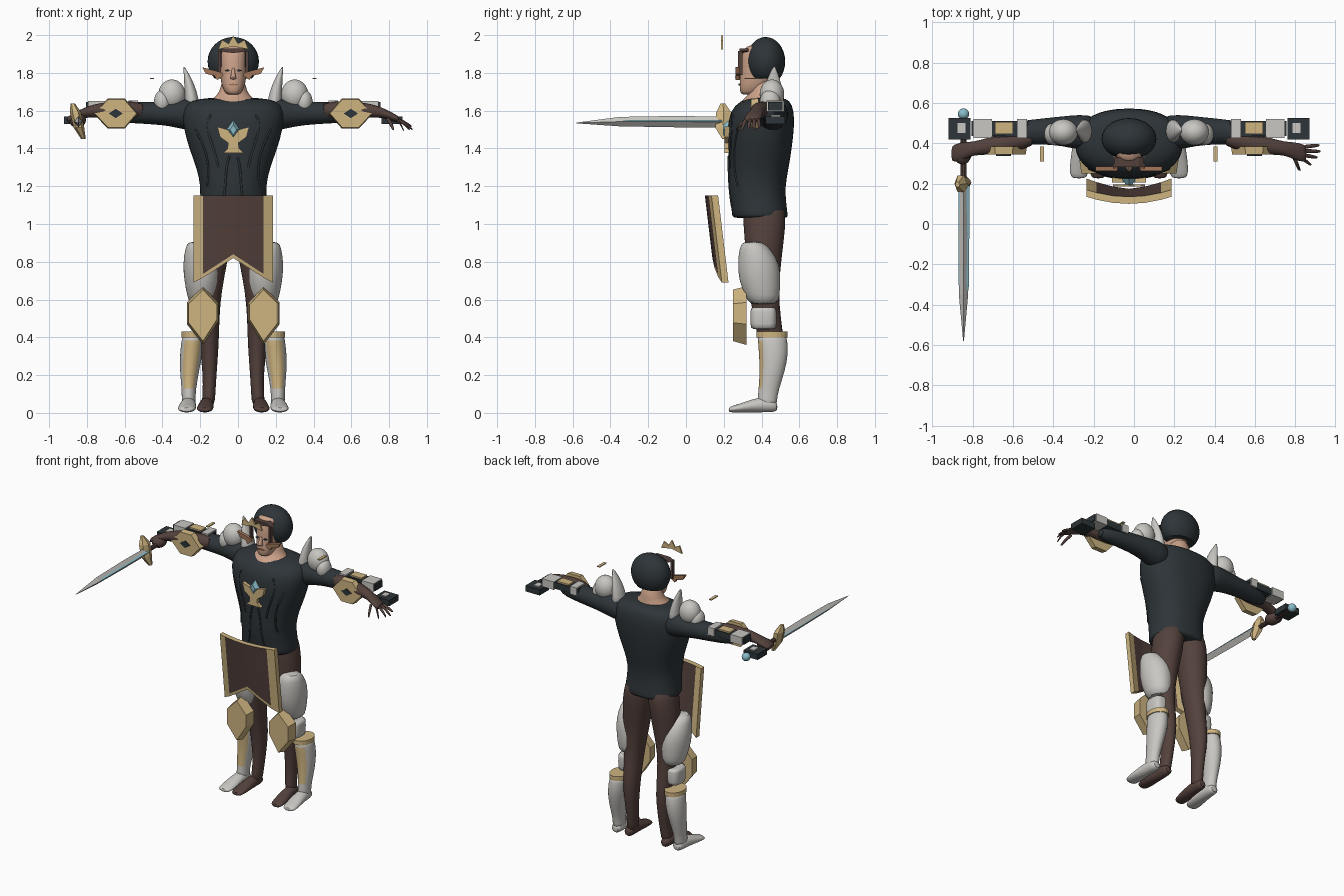
import bpy, bmesh, math
from mathutils import Vector

C = -0.025  # body centre line in x


def material(name, *rgb):
    m = bpy.data.materials.new(name)
    m.diffuse_color = (*rgb, 1)
    return m


DARK = material("dark_cloth", .027, .035, .04)
BROWN = material("brown_leather", .088, .053, .045)
GOLD = material("pale_gold", .62, .46, .22)
WHITE = material("white_armour", .58, .57, .54)
SKIN = material("skin", .60, .36, .25)
CYAN = material("crystal_blue", .25, .50, .58)
COPPER = material("copper", .36, .18, .10)


def finish(name, bm, *mats, smooth=0):
    bmesh.ops.recalc_face_normals(bm, faces=bm.faces[:])
    me = bpy.data.meshes.new(name)
    bm.to_mesh(me)
    bm.free()
    for m in mats:
        me.materials.append(m)
    ob = bpy.data.objects.new(name, me)
    bpy.context.collection.objects.link(ob)
    if smooth:
        bpy.ops.object.select_all(action='DESELECT')
        ob.select_set(True)
        bpy.context.view_layer.objects.active = ob
        bpy.ops.object.shade_smooth_by_angle(angle=math.radians(smooth))
    return ob


def loft(name, rings, mat, axis='z', s=1, sides=20, p=2.0, rule=None, mat2=None, sub=True, c=C):
    """Skin elliptical rings (x, y, z, radius a, radius b); s mirrors x about c."""
    bm = bmesh.new()
    loops = []
    for x, y, z, a, b in rings:
        loop = []
        for i in range(sides):
            t = math.tau * i / sides
            u, v = math.cos(t), math.sin(t)
            u = math.copysign(abs(u) ** (2 / p), u) * a
            v = math.copysign(abs(v) ** (2 / p), v) * b
            d = {'z': (u, v, 0), 'x': (0, u, v), 'y': (u, 0, v)}[axis]
            loop.append(bm.verts.new((c + s * (x + d[0]), y + d[1], z + d[2])))
        loops.append(loop)
    for l0, l1 in zip(loops, loops[1:]):
        for i in range(sides):
            j = (i + 1) % sides
            bm.faces.new((l0[i], l0[j], l1[j], l1[i]))
    bm.faces.new(loops[0])
    bm.faces.new(loops[-1])
    bmesh.ops.recalc_face_normals(bm, faces=bm.faces[:])
    if rule:
        bm.normal_update()
        for f in bm.faces:
            f.material_index = int(rule(f.calc_center_median(), f.normal))
    ob = finish(name, bm, mat, *([mat2] if mat2 else []), smooth=60 if sub else 0)
    if sub:
        ob.modifiers.new("round", 'SUBSURF').render_levels = 1
    return ob


def prism(name, pts, y0, y1, mat, s=1, front=1.0):
    """Extrude an outline in x, z from y0 (front, scaled) to y1."""
    bm = bmesh.new()
    cx = sum(q[0] for q in pts) / len(pts)
    cz = sum(q[1] for q in pts) / len(pts)
    a = [bm.verts.new((C + s * (cx + (x - cx) * front), y0, cz + (z - cz) * front)) for x, z in pts]
    b = [bm.verts.new((C + s * x, y1, z)) for x, z in pts]
    bm.faces.new(a)
    bm.faces.new(b)
    n = len(pts)
    for i in range(n):
        bm.faces.new((a[i], a[(i + 1) % n], b[(i + 1) % n], b[i]))
    return finish(name, bm, mat)


def ball(name, pos, rad, mat, s=1, cut=None):
    bm = bmesh.new()
    bmesh.ops.create_uvsphere(bm, u_segments=28, v_segments=16, radius=1)
    for v in bm.verts:
        v.co = (C + s * pos[0] + v.co.x * rad[0], pos[1] + v.co.y * rad[1], pos[2] + v.co.z * rad[2])
    if cut is not None:
        bmesh.ops.bisect_plane(bm, geom=bm.verts[:] + bm.edges[:] + bm.faces[:], plane_co=(0, 0, cut),
                               plane_no=(0, 0, -1), clear_outer=True)
        bmesh.ops.holes_fill(bm, edges=[e for e in bm.edges if e.is_boundary])
    return finish(name, bm, mat, smooth=50)


def box(name, x0, x1, y0, y1, z0, z1, mat, s=1):
    return prism(name, [(x0, z0), (x1, z0), (x1, z1), (x0, z1)], y0, y1, mat, s)


# Torso tunic, neck, head
torso = loft("tunic", [(0, .395, 1.03, .18, .145), (0, .392, 1.04, .187, .148), (0, .385, 1.1, .178, .147),
                       (0, .373, 1.2, .172, .151), (0, .385, 1.3, .195, .16), (0, .392, 1.4, .235, .168),
                       (0, .397, 1.5, .262, .176), (0, .402, 1.6, .275, .172), (0, .42, 1.655, .235, .13),
                       (0, .43, 1.67, .12, .08)], DARK, sides=32, p=2.3)
loft("neck", [(0, .375, 1.58, .14, .12), (0, .38, 1.63, .14, .115), (0, .40, 1.665, .11, .09),
              (0, .41, 1.695, .07, .07), (0, .41, 1.78, .062, .065)], SKIN)
loft("head", [(0, .335, 1.683, .03, .04), (0, .345, 1.70, .048, .06), (0, .365, 1.745, .066, .083),
              (0, .385, 1.80, .071, .097), (0, .39, 1.86, .076, .10), (0, .395, 1.93, .074, .095),
              (0, .40, 1.95, .05, .06)], SKIN, p=2.3)
loft("nose", [(0, .285, 1.765, .02, .018), (0, .278, 1.775, .017, .026), (0, .287, 1.805, .01, .014),
              (0, .295, 1.83, .008, .008)], SKIN, sides=8)
prism("mouth", [(-.026, 1.738), (0, 1.744), (.026, 1.738), (0, 1.732)], .279, .288, COPPER)
ball("helmet", (0, .422, 1.86), (.136, .103, .13), DARK, cut=1.77)
prism("brow_band", [(-.075, 1.915), (-.05, 1.93), (.05, 1.93), (.075, 1.915), (0, 1.905)], .283, .33, BROWN)
prism("crown", [(-.08, 1.925), (-.06, 1.975), (-.025, 1.955), (0, 1.998), (.025, 1.955), (.06, 1.975),
                (.08, 1.925), (0, 1.94)], .185, .195, GOLD)

# Tunic ridges laid on the chest surface
bpy.context.view_layer.update()
for s in (-1, 1):
    for k, path in enumerate([[(.02, 1.36), (.05, 1.28), (.03, 1.2), (.06, 1.1)],
                              [(.2, 1.5), (.14, 1.4), (.12, 1.3), (.14, 1.2)],
                              [(.12, 1.58), (.16, 1.5), (.1, 1.42), (.08, 1.3)]]):
        cu = bpy.data.curves.new("ridge", 'CURVE')
        cu.dimensions = '3D'
        cu.bevel_depth = .006
        cu.bevel_resolution = 1
        sp = cu.splines.new('NURBS')
        sp.points.add(len(path) - 1)
        sp.use_endpoint_u = True
        for q, (x, z) in zip(sp.points, path):
            hit = torso.ray_cast(Vector((C + s * x, -1, z)), Vector((0, 1, 0)))
            q.co = (C + s * x, (hit[1].y if hit[0] else .24) - .001, z, 1)
        cu.materials.append(DARK)
        bpy.context.collection.objects.link(bpy.data.objects.new(f"tunic_ridge_{k}", cu))

# Chest emblem
prism("emblem_cup", [(-.085, 1.515), (-.03, 1.50), (0, 1.46), (.03, 1.50), (.085, 1.515), (.07, 1.46), (.028, 1.43),
                     (.03, 1.40), (.055, 1.375), (-.055, 1.375), (-.03, 1.40), (-.028, 1.43), (-.07, 1.46)],
      .205, .235, GOLD)
prism("emblem_gem", [(0, 1.55), (.035, 1.50), (0, 1.445), (-.035, 1.50)], .197, .225, CYAN, front=.5)

# Curved front tabard with gold frame
bm = bmesh.new()
cols = [-.21, -.16, -.08, 0, .08, .16, .21]
grid = {}
for i, x in enumerate(cols):
    for r in range(4):
        low = .82 - .13 * min(1, abs(x) / .2)
        z = (1.15, 1.135, low + .02, low)[r]
        for d in (0, 1):
            y = .10 + .055 * (1.15 - z) / .46 + .035 * (x / .21) ** 2 + d * .035
            grid[i, r, d] = bm.verts.new((C + x, y, z))


def quad(*k, m=0):
    bm.faces.new([grid[q] for q in k]).material_index = m


for i in range(6):
    for r in range(3):
        for d in (0, 1):
            quad((i, r, d), (i + 1, r, d), (i + 1, r + 1, d), (i, r + 1, d),
                 m=int(i in (0, 5) or (d == 0 and r == 2)))
    for r in (0, 3):
        quad((i, r, 0), (i + 1, r, 0), (i + 1, r, 1), (i, r, 1), m=1)
for i in (0, 6):
    for r in range(3):
        quad((i, r, 0), (i, r + 1, 0), (i, r + 1, 1), (i, r, 1), m=1)
finish("tabard", bm, BROWN, GOLD)

for s, side in ((-1, "right"), (1, "left")):
    # Face details and visor wings
    prism(side + "_eye", [(.015, 1.812), (.03, 1.82), (.045, 1.812), (.03, 1.806)], .287, .296, DARK, s)
    prism(side + "_visor_wing", [(.165, 1.83), (.06, 1.802), (.052, 1.787), (.085, 1.762), (.10, 1.785),
                                 (.145, 1.795)], .262, .285, COPPER, s)
    box(side + "_visor_strip", .066, .08, .275, .30, 1.79, 1.915, BROWN, s)
    # Shoulder armour
    ball(side + "_shoulder_pad", (.325, .455, 1.685), (.072, .065, .08), WHITE, s)
    ball(side + "_shoulder_lobe", (.375, .445, 1.645), (.045, .055, .065), WHITE, s)
    loft(side + "_shoulder_horn", [(.215, .46, 1.60, .04, .065), (.22, .46, 1.66, .04, .06),
                                   (.232, .463, 1.74, .028, .045), (.25, .465, 1.80, .013, .022),
                                   (.262, .467, 1.835, .003, .005)], WHITE, s=s, sides=12)
    box(side + "_floating_slat", .42, .44, .31, .385, 1.768, 1.774, GOLD, s)
    # Arms
    loft(side + "_sleeve", [(.15, .45, 1.57, .09, .09), (.25, .455, 1.582, .088, .085), (.33, .46, 1.585, .074, .068),
                            (.42, .46, 1.587, .065, .06), (.52, .452, 1.59, .062, .058), (.62, .445, 1.59, .05, .05),
                            (.68, .435, 1.59, .034, .036)], DARK, 'x', s)
    loft(side + "_forearm", [(.45, .43, 1.60, .04, .045), (.6, .40, 1.605, .052, .048), (.7, .385, 1.603, .043, .04),
                             (.77, .375, 1.595, .032, .03), (.82, .362, 1.577, .045, .024),
                             (.87, .35, 1.555, .045, .02), (.88, .347, 1.55, .03, .012)], BROWN, 'x', s)
    # Gauntlet plates
    box(side + "_bracer_base", .5, .78, .435, .51, 1.60, 1.645, DARK, s)
    box(side + "_bracer_band_inner", .505, .555, .425, .52, 1.60, 1.655, WHITE, s)
    box(side + "_bracer_panel", .575, .665, .445, .505, 1.60, 1.655, GOLD, s)
    box(side + "_bracer_band_outer", .68, .77, .425, .52, 1.595, 1.65, WHITE, s)
    box(side + "_hand_guard", .785, .895, .42, .525, 1.53, 1.57, DARK, s)
    box(side + "_hand_guard_plate", .81, .85, .45, .50, 1.565, 1.577, WHITE, s)
    prism(side + "_arm_plate", [(.505, 1.585), (.575, 1.665), (.665, 1.665), (.74, 1.585), (.665, 1.505),
                                (.575, 1.505)], .345, .385, GOLD, s, .94)
    prism(side + "_arm_plate_gem", [(.585, 1.585), (.622, 1.61), (.66, 1.585), (.622, 1.56)], .338, .346, DARK, s)
    # Legs and bare lower legs
    loft(side + "_leg", [(.08, .41, 1.12, .09, .11), (.092, .415, 1.02, .094, .115), (.105, .415, .92, .096, .105),
                         (.115, .41, .8, .085, .095), (.127, .41, .65, .066, .08), (.128, .43, .5, .054, .072),
                         (.127, .455, .37, .052, .068), (.125, .45, .2, .036, .05), (.128, .435, .1, .034, .045),
                         (.135, .43, .03, .036, .045)], BROWN, s=s)
    foot = [(0, .485, .032, .025, .022), (0, .46, .04, .036, .038), (.002, .39, .045, .04, .043),
            (.008, .30, .028, .048, .026), (.012, .245, .02, .045, .018), (.012, .225, .016, .03, .012)]
    loft(side + "_bare_foot", [(.14 + x, y, z, a * .95, b) for x, y, z, a, b in foot], BROWN, 'y', s, 14)
    # Boots with gold front and cuff
    loft(side + "_boot", [(.212, .455, .42, .055, .075), (.215, .457, .39, .058, .078), (.222, .465, .32, .061, .079),
                          (.232, .457, .22, .051, .067), (.236, .437, .12, .037, .053),
                          (.236, .43, .07, .037, .052), (.236, .43, .03, .038, .05)], WHITE, s=s, sides=24,
         rule=lambda q, n: n.y < -.6 and .1 < q.z < .4, mat2=GOLD)
    loft(side + "_boot_cuff", [(.212, .455, .40, .063, .083), (.212, .455, .43, .063, .083)], GOLD, s=s, sub=False)
    loft(side + "_boot_foot", [(.236 + x, y, z, a * 1.05, b) for x, y, z, a, b in foot], WHITE, 'y', s, 14)
    # Thigh and knee armour
    loft(side + "_thigh_guard", [(.19, .35, .91, .05, .05), (.178, .365, .87, .078, .085), (.168, .385, .79, .1, .112),
                                 (.165, .39, .70, .096, .112), (.165, .405, .62, .08, .092),
                                 (.165, .41, .57, .066, .075)], WHITE, s=s)
    loft(side + "_knee_guard", [(.175, .41, .56, .055, .065), (.175, .41, .55, .06, .07), (.175, .41, .46, .06, .07),
                                (.175, .41, .44, .055, .065)], WHITE, s=s, p=3)
    prism(side + "_knee_plate", [(.16, .67), (.077, .58), (.077, .49), (.16, .36), (.246, .47), (.246, .585)],
          .25, .32, GOLD, s, .88)

# Open left hand fingers, closed right fist
for k, (x, y, z) in enumerate([(.945, .39, 1.515), (.95, .36, 1.50), (.935, .33, 1.50), (.905, .295, 1.495),
                               (.85, .265, 1.50)]):
    bx, by = (.86, .382 - .02 * k) if k < 4 else (.815, .335)
    r = .011
    loft(f"left_finger_{k}", [(bx, by, 1.558, r, r), ((bx + x) / 2, (by + y) / 2, 1.54, r, r),
                              (x - .006, y, z + .004, .008, .008), (x, y, z, .003, .003)],
         BROWN, 'x' if k < 4 else 'y', sides=8)
ball("right_fist", (.825, .35, 1.55), (.045, .055, .04), BROWN, -1)

# Sword pointing forward
loft("sword_blade", [(-.845, .2, 1.54, .023, .028), (-.845, -.05, 1.542, .025, .03), (-.845, -.35, 1.542, .023, .025),
                     (-.845, -.58, 1.535, .002, .002)], WHITE, 'y', sides=4, sub=False, c=0)
loft("sword_core", [(-.843, .19, 1.545, .027, .012), (-.843, -.3, 1.545, .026, .012), (-.845, -.46, 1.54, .003, .003)],
     CYAN, 'y', sides=4, sub=False, c=0)
loft("sword_guard", [(-.875, .195, 1.638, .012, .014), (-.86, .2, 1.59, .03, .046), (-.842, .195, 1.51, .028, .046),
                     (-.818, .205, 1.45, .012, .015)], GOLD, sides=6, sub=False, c=0)
loft("sword_handle", [(-.845, .2, 1.54, .015, .015), (-.845, .53, 1.54, .015, .015)], BROWN, 'y', sides=10,
     sub=False, c=0)
ball("sword_pommel", (-.82, .545, 1.54), (.028, .028, .028), CYAN)
